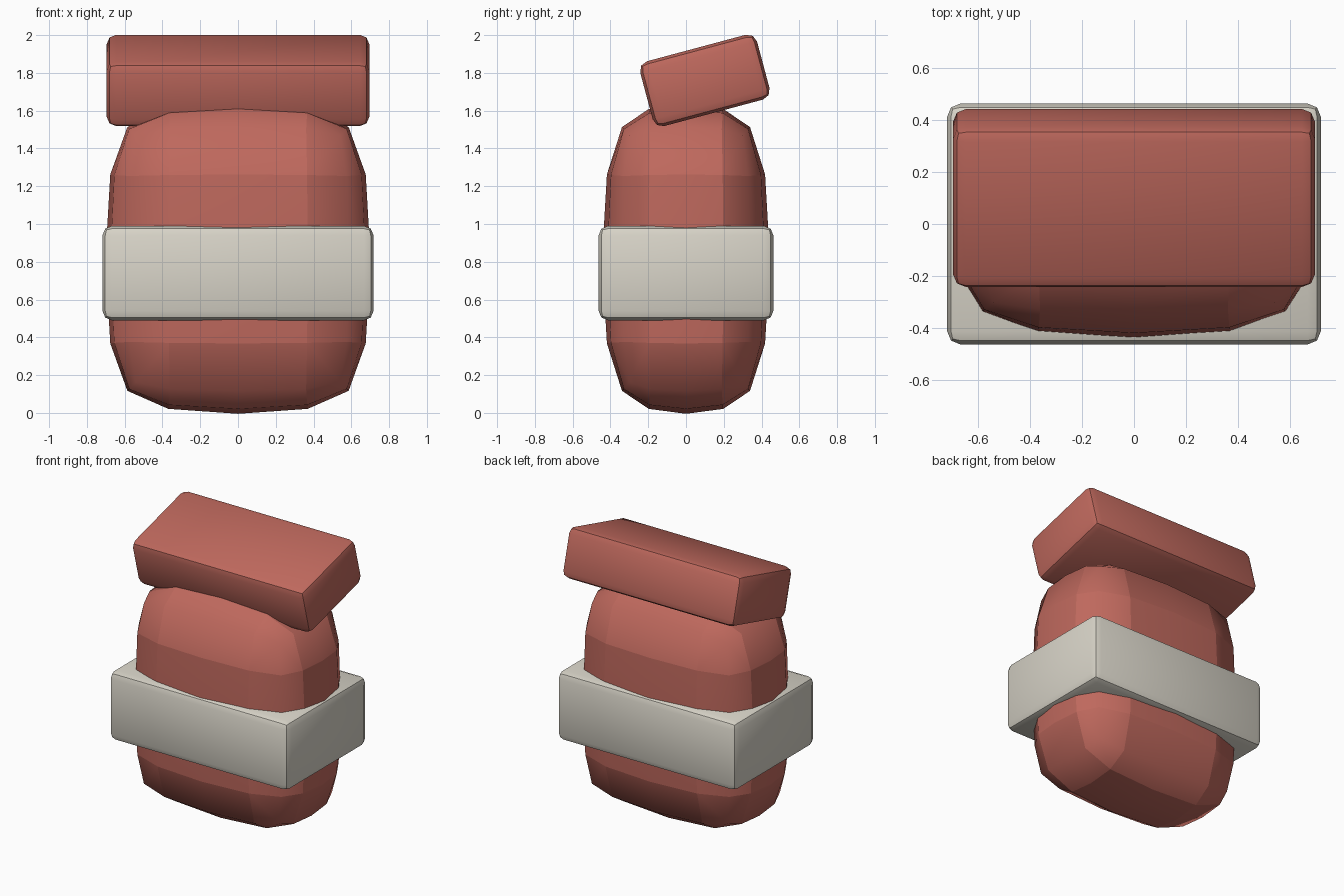
import bpy
import math

default_cube = bpy.data.objects.get("Cube")
if default_cube:
    bpy.data.objects.remove(default_cube, do_unlink=True)


def make_material(name, colour):
    mat = bpy.data.materials.new(name)
    mat.use_nodes = True
    mat.diffuse_color = (*colour, 1)
    mat.node_tree.nodes["Principled BSDF"].inputs["Base Color"].default_value = (*colour, 1)
    return mat


def bevelled_box(name, size, location, bevel, segments, mat, tilt=0):
    """Box with real dimensions and an evenly wide bevel on every edge."""
    bpy.ops.mesh.primitive_cube_add(size=1, location=location)
    obj = bpy.context.object
    obj.name = name
    obj.scale = size
    bpy.ops.object.transform_apply(location=False, rotation=False, scale=True)
    obj.rotation_euler.x = math.radians(tilt)
    mod = obj.modifiers.new("Bevel", 'BEVEL')
    mod.width = bevel
    mod.segments = segments
    bpy.ops.object.modifier_apply(modifier=mod.name)
    obj.data.materials.append(mat)
    # Crisp line along the middle of each rounded edge
    bpy.ops.object.shade_smooth_by_angle(angle=math.radians(30))
    return obj


red = make_material("faded red cloth", (0.52, 0.14, 0.11))
cream = make_material("cream cloth", (0.69, 0.66, 0.58))

# Soft padded pack body
body = bevelled_box("pack_body", (1.44, 0.925, 1.675), (0, 0, 0.815), 0.22, 1, red)
subdivision = body.modifiers.new("Subdivision", 'SUBSURF')
subdivision.levels = subdivision.render_levels = 1
bpy.ops.object.shade_smooth()

# Wide band around the body
bevelled_box("band", (1.435, 0.925, 0.5), (0, 0, 0.74), 0.05, 2, cream)

# Tilted top flap, higher at the back
bevelled_box("top_flap", (1.39, 0.64, 0.355), (0, 0.1, 1.76), 0.05, 2, red, tilt=15)
